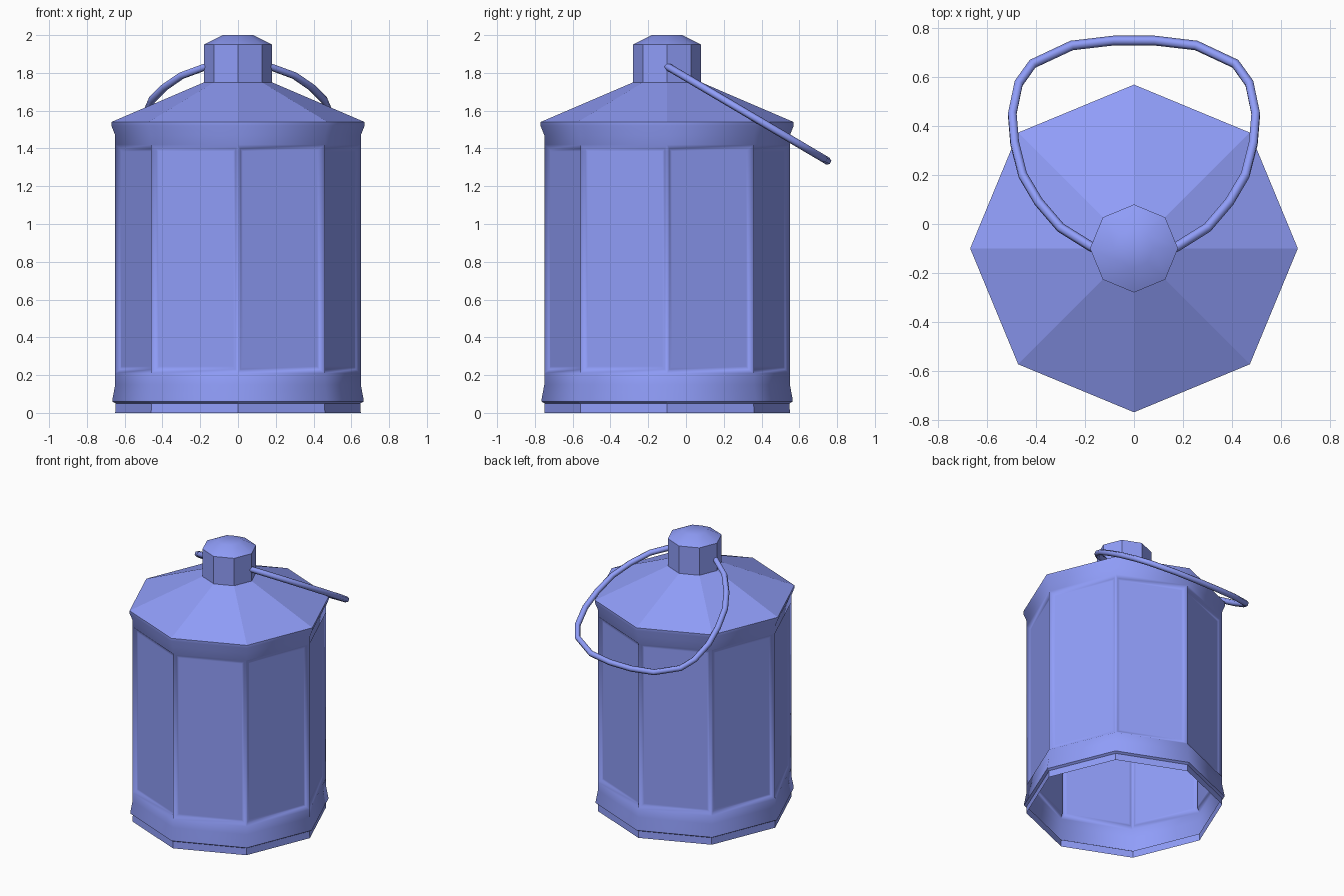
import bpy, bmesh, math

if "Cube" in bpy.data.objects:
    bpy.data.objects.remove(bpy.data.objects["Cube"])

CY = -0.1      # lantern axis sits slightly forward; the handle swings to the back
SIDES = 8

blue = bpy.data.materials.new("blue_paint")
blue.diffuse_color = (0.28, 0.34, 0.95, 1)
blue.use_nodes = True
blue.node_tree.nodes["Principled BSDF"].inputs["Base Color"].default_value = blue.diffuse_color


def make_object(name, bm, smooth_angle=None):
    mesh = bpy.data.meshes.new(name)
    bm.to_mesh(mesh)
    bm.free()
    mesh.materials.append(blue)
    ob = bpy.data.objects.new(name, mesh)
    bpy.context.collection.objects.link(ob)
    if smooth_angle is not None:
        bpy.ops.object.select_all(action='DESELECT')
        ob.select_set(True)
        bpy.context.view_layer.objects.active = ob
        bpy.ops.object.shade_smooth_by_angle(angle=math.radians(smooth_angle))
    return ob


def octagon_shell(profile, cap_top=False):
    """Eight-sided shell through (radius, z) rings; returns bmesh and face bands."""
    bm = bmesh.new()
    rings = []
    for r, z in profile:
        rings.append([bm.verts.new((r * math.cos(k * math.tau / SIDES),
                                    CY + r * math.sin(k * math.tau / SIDES), z))
                      for k in range(SIDES)])
    bands = []
    for a, b in zip(rings, rings[1:]):
        bands.append([bm.faces.new((a[i], a[(i + 1) % SIDES], b[(i + 1) % SIDES], b[i]))
                      for i in range(SIDES)])
    if cap_top:
        bm.faces.new(rings[-1])
    bm.normal_update()
    return bm, bands


# Foot: plain skirt, open underneath
bm, _ = octagon_shell([(0.65, 0.0), (0.648, 0.05), (0.665, 0.06)])
make_object("foot_skirt", bm)

# Body: open shell with flared ends and eight recessed panels, smooth throughout
bm, bands = octagon_shell([(0.665, 0.06), (0.665, 0.07), (0.65, 0.15), (0.65, 0.21),
                           (0.65, 1.42), (0.65, 1.47), (0.67, 1.52), (0.67, 1.54)])
bmesh.ops.inset_individual(bm, faces=bands[3], thickness=0.03, depth=-0.02)
# Tight loop inside each panel keeps its middle flat under smooth shading
bmesh.ops.inset_individual(bm, faces=bands[3], thickness=0.02, depth=0)
make_object("body", bm, 180)

# Roof: flat-sided pyramid
bm, _ = octagon_shell([(0.67, 1.54), (0.18, 1.75)])
make_object("roof", bm)

# Cap: short octagonal post with a softened top
bm, bands = octagon_shell([(0.18, 1.74), (0.18, 1.95), (0.08, 2.0)], cap_top=True)
make_object("cap", bm, 40)

# Handle: tilted wire loop hinged on the cap
half = [(0.15, -0.105), (0.18, -0.09), (0.30, -0.015), (0.39, 0.09), (0.455, 0.20),
        (0.488, 0.33), (0.498, 0.45), (0.472, 0.575), (0.415, 0.655),
        (0.255, 0.73), (0.085, 0.75)]
path = half + [(-x, y) for x, y in reversed(half)]
curve = bpy.data.curves.new("handle", 'CURVE')
curve.dimensions = '3D'
curve.bevel_depth = 0.02
curve.bevel_resolution = 1
curve.use_fill_caps = True
curve.materials.append(blue)
spline = curve.splines.new('POLY')
spline.points.add(len(path) - 1)
for p, (x, y) in zip(spline.points, path):
    p.co = (x, y, 1.835 - 0.59 * (y + 0.1), 1)
spline.use_smooth = True
handle = bpy.data.objects.new("handle", curve)
bpy.context.collection.objects.link(handle)
